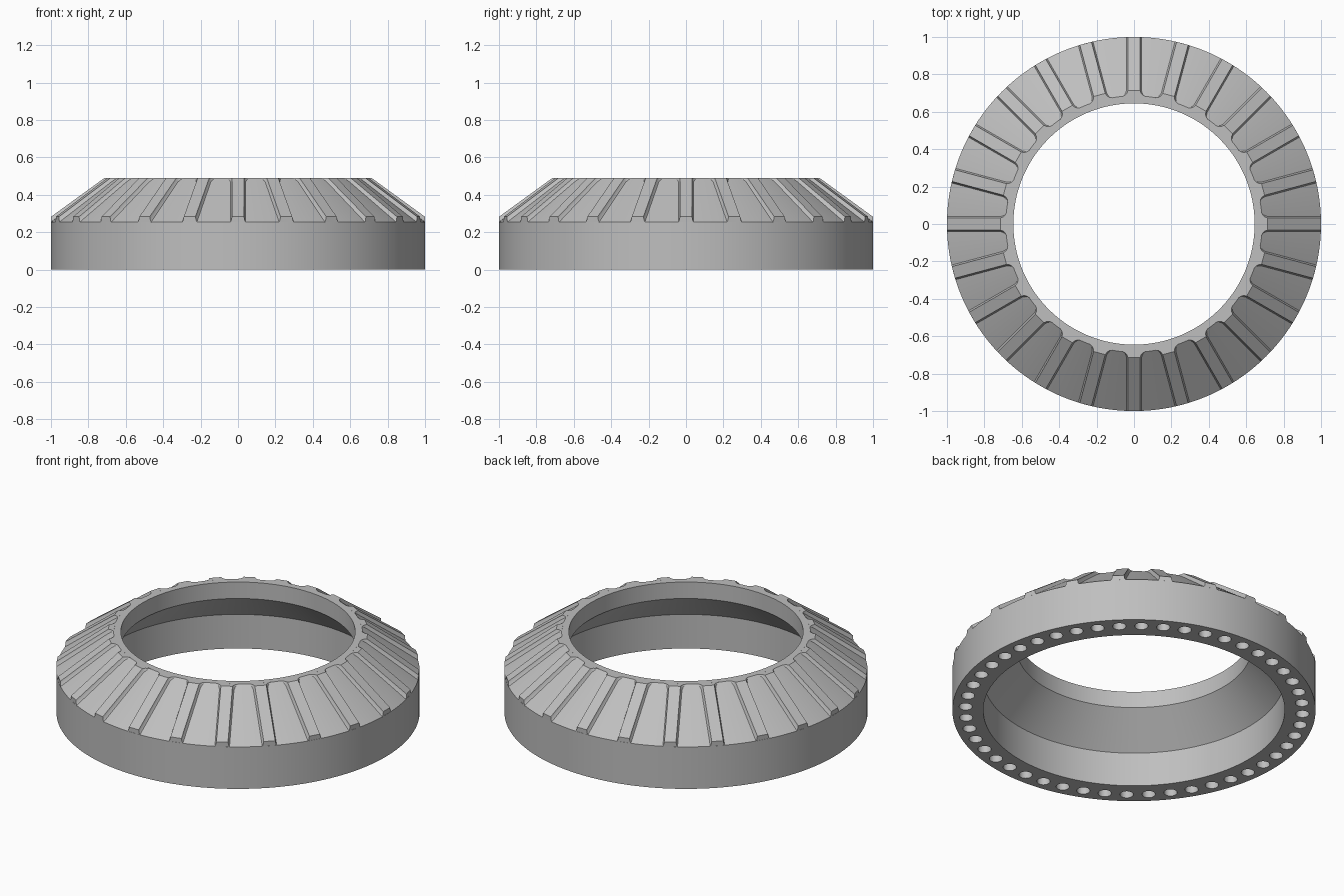
import bpy, bmesh
from math import sin, cos, pi, sqrt, radians

cube = bpy.data.objects.get("Cube")
if cube:
    bpy.data.objects.remove(cube, do_unlink=True)

R, TOP = 1.0, 0.49
SEGMENTS, RIDGES, HOLES = 192, 24, 48

steel = bpy.data.materials.new("plain_grey")
steel.use_nodes = True
grey = (0.52, 0.52, 0.52, 1)
steel.diffuse_color = grey
steel.node_tree.nodes["Principled BSDF"].inputs["Base Color"].default_value = grey


def make_object(name, bm):
    bmesh.ops.recalc_face_normals(bm, faces=bm.faces)
    mesh = bpy.data.meshes.new(name)
    bm.to_mesh(mesh)
    bm.free()
    mesh.materials.append(steel)
    ob = bpy.data.objects.new(name, mesh)
    bpy.context.collection.objects.link(ob)
    return ob


def select_only(ob):
    bpy.ops.object.select_all(action='DESELECT')
    ob.select_set(True)
    bpy.context.view_layer.objects.active = ob


def pocket_z(r):
    return 0.255 + (R - r) * (TOP - 0.255) / (R - 0.685)


def ridge_z(r):
    return min(TOP, 0.283 + (R - r) * (TOP - 0.283) / (R - 0.715))


# Ring body: a closed profile turned about z
profile = [(0.83, 0), (R, 0), (R, 0.255), (0.685, TOP),
           (0.645, TOP), (0.645, 0.39), (0.83, 0.207)]
bm = bmesh.new()
rings = []
for i in range(SEGMENTS):
    a = 2 * pi * i / SEGMENTS
    rings.append([bm.verts.new((r * cos(a), r * sin(a), z)) for r, z in profile])
for i, ring in enumerate(rings):
    after = rings[(i + 1) % SEGMENTS]
    for j in range(len(profile)):
        k = (j + 1) % len(profile)
        bm.faces.new((ring[j], after[j], after[k], ring[k]))
body = make_object("ring_body", bm)

# Blind bolt holes in the underside
bm = bmesh.new()
for i in range(HOLES):
    a = 2 * pi * i / HOLES
    made = bmesh.ops.create_cone(bm, cap_ends=True, segments=20,
                                 radius1=0.037, radius2=0.037, depth=0.24)
    bmesh.ops.translate(bm, verts=made["verts"],
                        vec=(0.928 * cos(a), 0.928 * sin(a), 0))
cutter = make_object("hole_cutter", bm)
cutter.hide_render = True
cut = body.modifiers.new("bolt_holes", 'BOOLEAN')
cut.operation = 'DIFFERENCE'
cut.solver = 'EXACT'
cut.object = cutter
select_only(body)
bpy.ops.object.modifier_apply(modifier=cut.name)
bpy.data.objects.remove(cutter, do_unlink=True)

# Radial ridges between the pockets, flared where they meet the top ledge
stations = [(0.685, 0.03), (0.69, 0.016), (0.70, 0.006), (0.715, 0), (R, 0)]
bm = bmesh.new()
for n in range(RIDGES):
    a = 2 * pi * n / RIDGES
    loops = []
    for r, flare in stations:
        low, high = pocket_z(r), ridge_z(r)
        half = [(0.042, low - 0.003), (0.036, low + (high - low) * 0.3), (0.032, high)]
        section = [(-x - flare, z) for x, z in half]
        section += [(x + flare, z) for x, z in reversed(half)]
        loop = []
        for x, z in section:
            y = sqrt(r * r - x * x)
            loop.append(bm.verts.new((x * cos(a) - y * sin(a),
                                      x * sin(a) + y * cos(a), z)))
        loops.append(loop)
    for one, two in zip(loops, loops[1:]):
        for j in range(len(one)):
            k = (j + 1) % len(one)
            bm.faces.new((one[j], one[k], two[k], two[j]))
    bm.faces.new(loops[0])
    bm.faces.new(loops[-1])
ridges = make_object("radial_ridges", bm)

for ob in (body, ridges):
    select_only(ob)
    bpy.ops.object.shade_smooth_by_angle(angle=radians(25))
